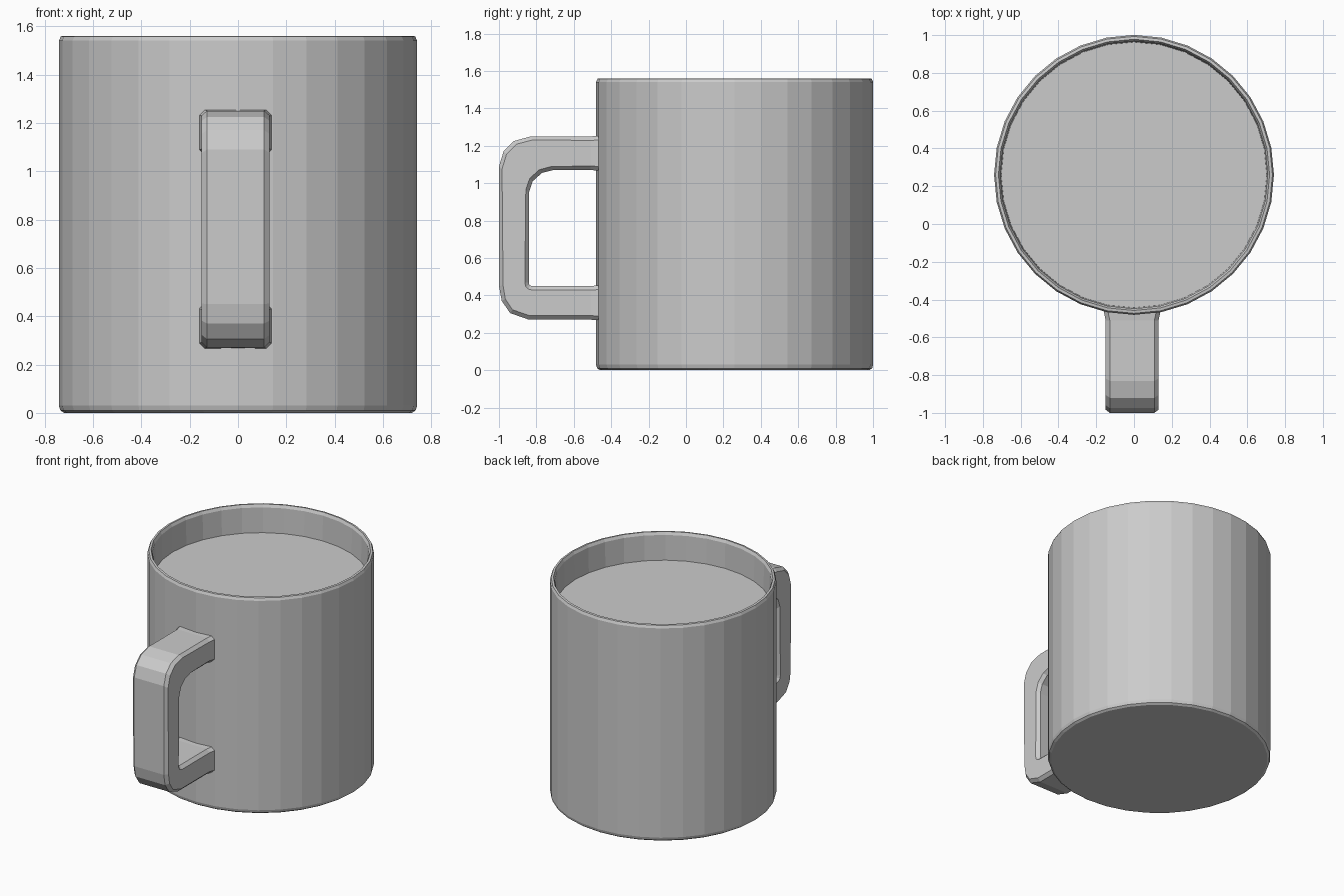
import bpy, bmesh, math
from mathutils import Vector

if "Cube" in bpy.data.objects:
    bpy.data.objects.remove(bpy.data.objects["Cube"])

SIDES = 32
CENTRE_Y = 0.26


def make_object(name, rings, caps=True):
    """Skin a list of closed vertex rings and cap both ends."""
    bm = bmesh.new()
    loops = [[bm.verts.new(p) for p in ring] for ring in rings]
    for a, b in zip(loops, loops[1:]):
        n = len(a)
        for i in range(n):
            j = (i + 1) % n
            bm.faces.new((a[i], a[j], b[j], b[i]))
    if caps:
        bm.faces.new(loops[0])
        bm.faces.new(loops[-1])
    bmesh.ops.recalc_face_normals(bm, faces=bm.faces)
    mesh = bpy.data.meshes.new(name)
    bm.to_mesh(mesh)
    bm.free()
    obj = bpy.data.objects.new(name, mesh)
    bpy.context.collection.objects.link(obj)
    return obj


def circle(r, z):
    return [(r * math.sin(2 * math.pi * i / SIDES),
             CENTRE_Y + r * math.cos(2 * math.pi * i / SIDES), z)
            for i in range(SIDES)]


# Mug body: outer wall, rounded rim, shallow recess with a flat filled surface
profile = [(0.72, 0.0), (0.735, 0.01), (0.741, 0.03), (0.741, 1.54), (0.733, 1.558),
           (0.718, 1.56), (0.708, 1.54), (0.703, 1.36)]
make_object("mug_body", [circle(r, z) for r, z in profile])

# Handle: matched outer and inner side curves in (y, z), top to bottom
outer = [(-0.44, 1.255), (-0.51, 1.25), (-0.83, 1.25), (-0.92, 1.225), (-0.975, 1.17),
         (-1.0, 1.09), (-1.0, 0.45), (-0.985, 0.37), (-0.94, 0.305), (-0.84, 0.27),
         (-0.51, 0.27), (-0.44, 0.265)]
inner = [(-0.44, 1.065), (-0.51, 1.07), (-0.71, 1.07), (-0.77, 1.055), (-0.82, 1.01),
         (-0.84, 0.95), (-0.84, 0.47), (-0.838, 0.458), (-0.832, 0.452), (-0.82, 0.45),
         (-0.51, 0.45), (-0.44, 0.455)]


def handle_ring(o, i, half, c=0.022):
    """Rectangular section with chamfered corners between two side points."""
    o, i = Vector((0, *o)), Vector((0, *i))
    step = (i - o).normalized() * c
    x = Vector((1, 0, 0))
    mid = x * -0.01
    pts = [(o, half - c), (o + step, half), (i - step, half), (i, half - c)]
    right = [p + mid + x * w for p, w in pts]
    left = [p + mid - x * w for p, w in reversed(pts)]
    return right + left


last = len(outer) - 1
make_object("handle", [handle_ring(o, i, 0.155 if k in (0, last) else 0.14)
                       for k, (o, i) in enumerate(zip(outer, inner))])
